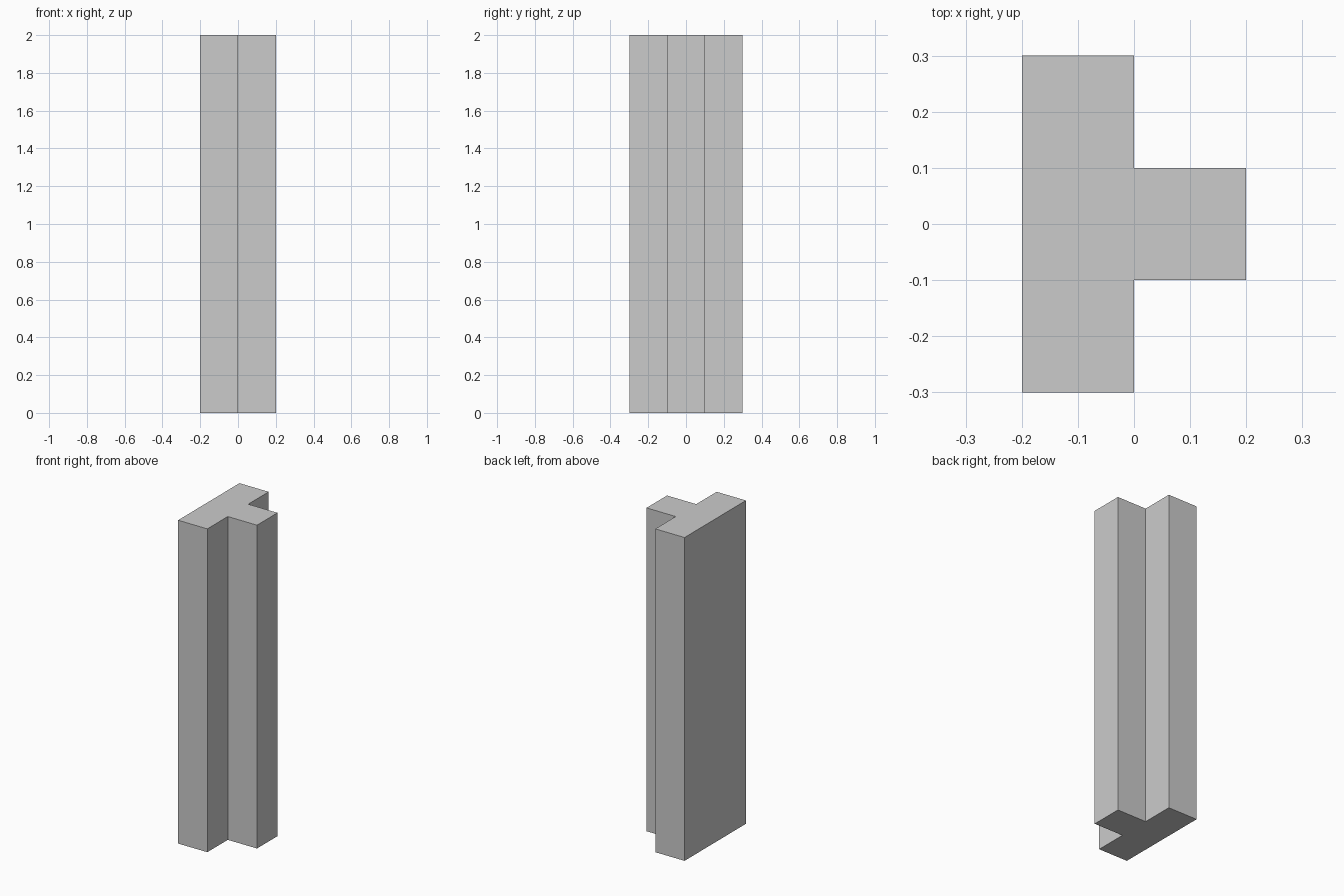
import bpy
import bmesh

if "Cube" in bpy.data.objects:
    bpy.data.objects.remove(bpy.data.objects["Cube"])

HEIGHT = 2.0
LAYERS = 100

# T-shaped cross-section, counter-clockwise, with the seam point on the flat back
profile = [(-0.2, -0.3), (0, -0.3), (0, -0.1), (0.2, -0.1), (0.2, 0.1),
           (0, 0.1), (0, 0.3), (-0.2, 0.3), (-0.2, -0.1)]

bm = bmesh.new()
rings = [[bm.verts.new((x, y, HEIGHT * i / LAYERS)) for x, y in profile]
         for i in range(LAYERS + 1)]

# Layered side walls
n = len(profile)
for low, high in zip(rings, rings[1:]):
    for j in range(n):
        k = (j + 1) % n
        bm.faces.new((low[j], low[k], high[k], high[j]))

# Flat end caps
bm.faces.new(rings[0][::-1])
bm.faces.new(rings[-1])

mesh = bpy.data.meshes.new("t_column")
bm.to_mesh(mesh)
bm.free()
bpy.context.collection.objects.link(bpy.data.objects.new("t_column", mesh))
